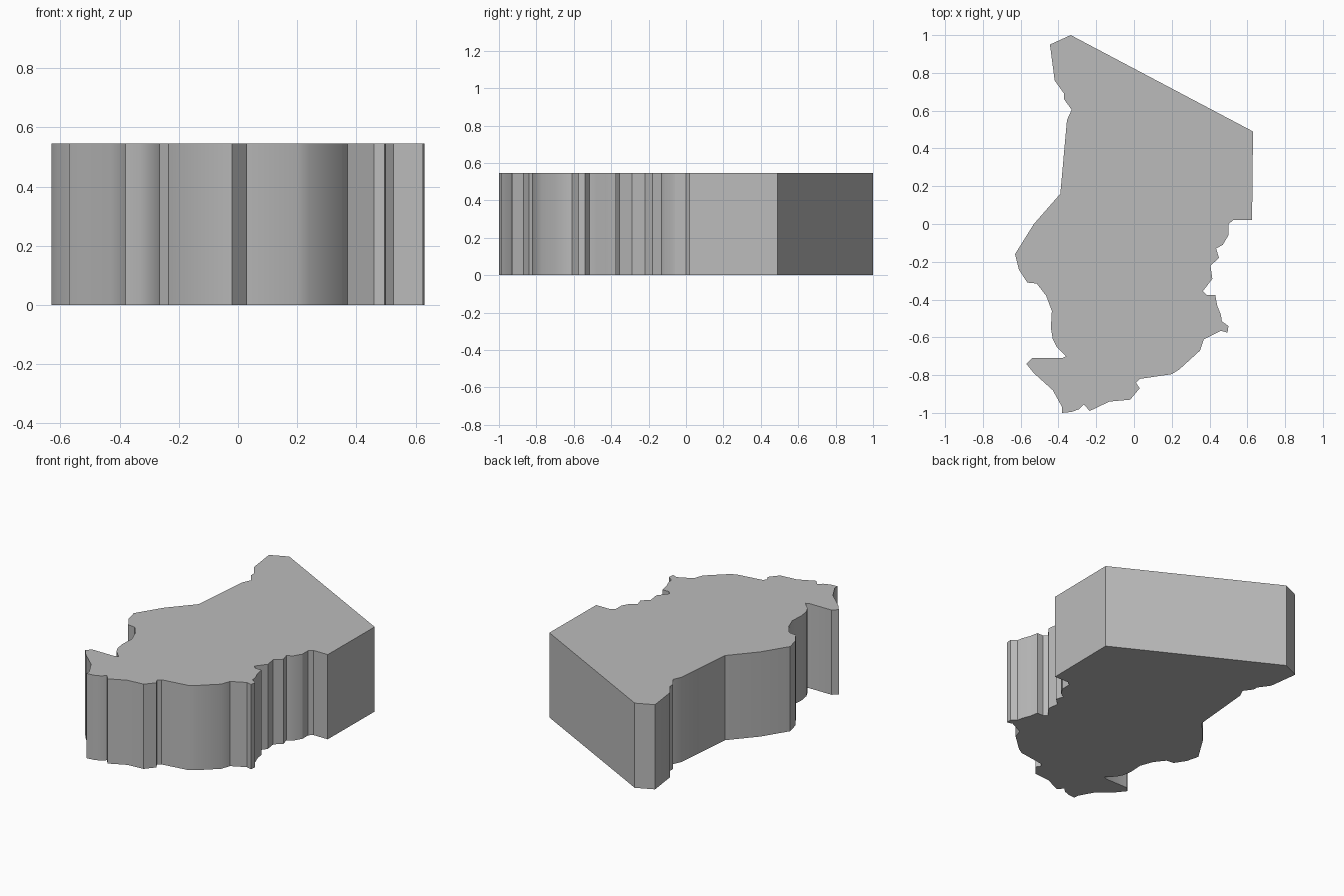
import bpy
import bmesh
from math import radians

default_cube = bpy.data.objects.get("Cube")
if default_cube:
    bpy.data.objects.remove(default_cube, do_unlink=True)

HEIGHT = 0.545
UNIT = 0.01  # border points are in hundredths

# Border of the slab, clockwise, one stretch per side
north_east = [(-33.5, 100), (63, 49), (62.5, 2), (52.5, 2)]
east = [(50, 0), (50, -6), (47, -11), (43.5, -13), (45, -18), (40.5, -22), (41.5, -29),
        (36.5, -35.5), (38.5, -37.5), (43, -37.5), (44, -43), (46, -48), (46.5, -51.5),
        (50, -54), (49.5, -57.5), (46, -56.5)]
south = [(37, -61), (35, -67), (24, -77), (20, -79.5), (3, -82), (1, -84), (3, -87),
         (-2, -93), (-13, -94), (-23.5, -99), (-26.5, -95.5), (-29, -98), (-33, -99.5),
         (-38, -100), (-38, -97), (-43, -88)]
west = [(-53, -79), (-57, -74), (-54, -71), (-38, -71), (-36, -70), (-41, -65), (-43, -61),
        (-44, -55), (-43.5, -46), (-46.5, -38), (-51.5, -31.5), (-56.5, -31), (-61, -24),
        (-63, -16), (-53, 0), (-39, 16)]
north_west = [(-35.5, 55), (-33, 60.5), (-37, 66), (-37, 69), (-42, 76), (-44.5, 95)]
border = north_east + east + south + west + north_west


def make_material(name, colour):
    material = bpy.data.materials.new(name)
    material.use_nodes = True
    material.diffuse_color = colour
    shader = material.node_tree.nodes["Principled BSDF"]
    shader.inputs["Base Color"].default_value = colour
    return material


def extrude_outline(name, outline, height, material):
    """Raise a flat outline into a solid standing on the ground."""
    bm = bmesh.new()
    base = bm.faces.new([bm.verts.new((x * UNIT, y * UNIT, 0)) for x, y in outline])
    raised = bmesh.ops.extrude_face_region(bm, geom=[base], use_keep_orig=True)
    top_verts = [item for item in raised["geom"] if isinstance(item, bmesh.types.BMVert)]
    bmesh.ops.translate(bm, verts=top_verts, vec=(0, 0, height))
    bmesh.ops.recalc_face_normals(bm, faces=bm.faces)
    mesh = bpy.data.meshes.new(name)
    bm.to_mesh(mesh)
    bm.free()
    mesh.materials.append(material)
    part = bpy.data.objects.new(name, mesh)
    bpy.context.collection.objects.link(part)
    return part


# Solid map slab with softly shaded walls and sharp rims
grey = make_material("plain grey", (0.5, 0.5, 0.5, 1))
slab = extrude_outline("map_slab", border, HEIGHT, grey)
bpy.ops.object.select_all(action="DESELECT")
slab.select_set(True)
bpy.context.view_layer.objects.active = slab
bpy.ops.object.shade_smooth_by_angle(angle=radians(30))
